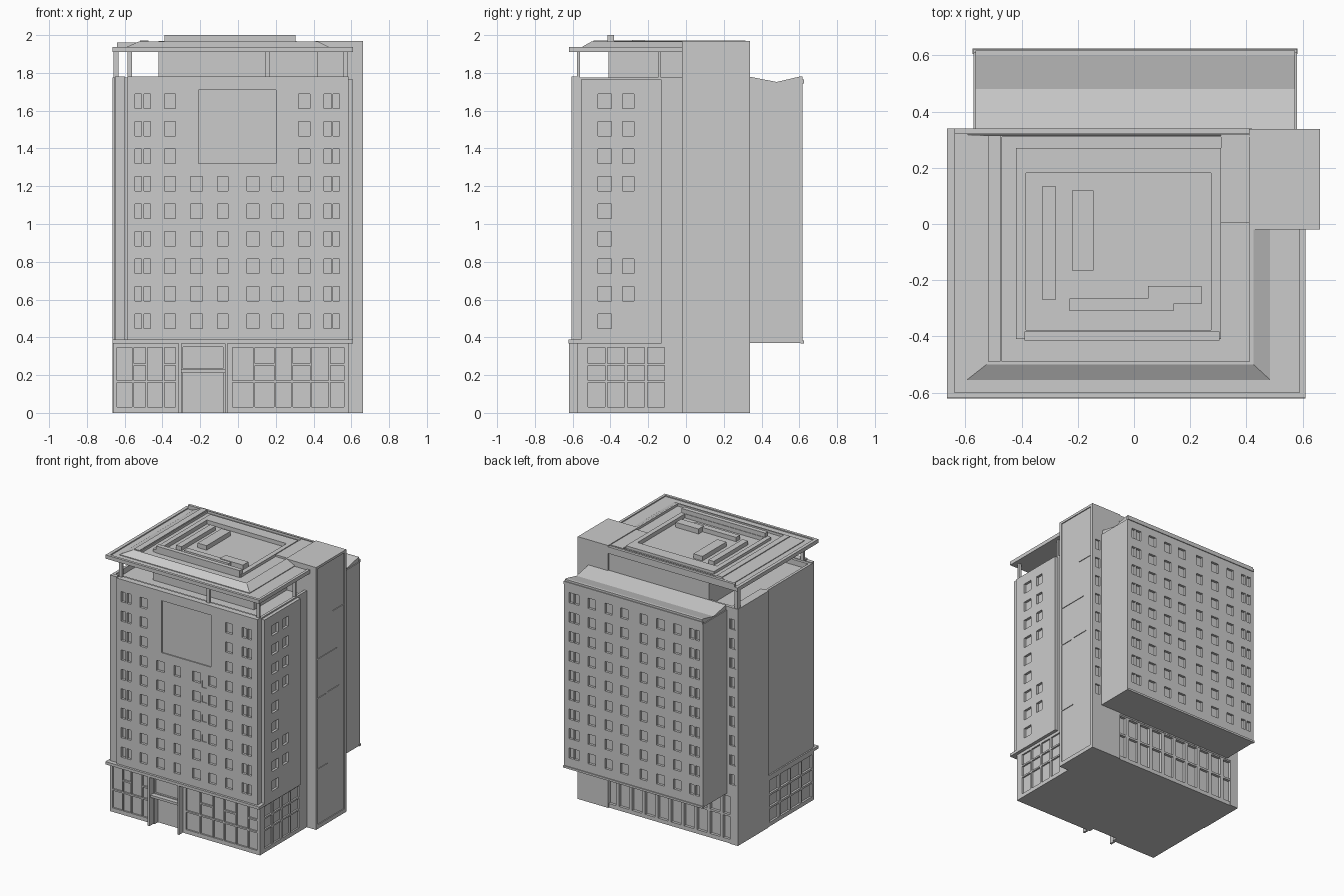
import bpy, bmesh
from mathutils import Vector


def add_box(bm, x0, x1, y0, y1, z0, z1):
    v = [bm.verts.new((x, y, z)) for x in (x0, x1) for y in (y0, y1) for z in (z0, z1)]
    for f in ((0, 1, 3, 2), (4, 6, 7, 5), (0, 4, 5, 1), (2, 3, 7, 6), (0, 2, 6, 4), (1, 5, 7, 3)):
        bm.faces.new([v[i] for i in f])


def finish(bm, name):
    bmesh.ops.recalc_face_normals(bm, faces=bm.faces)
    me = bpy.data.meshes.new(name)
    bm.to_mesh(me)
    bm.free()
    ob = bpy.data.objects.new(name, me)
    bpy.context.collection.objects.link(ob)
    return ob


def boxes(name, items, cuts=()):
    """Boxes as one part, with optional box-shaped recesses cut out."""
    bm = bmesh.new()
    for b in items:
        add_box(bm, *b)
    ob = finish(bm, name)
    if cuts:
        bm = bmesh.new()
        for c in cuts:
            add_box(bm, *c)
        cutter = finish(bm, name + "_cutter")
        cutter.hide_render = True
        m = ob.modifiers.new("recesses", 'BOOLEAN')
        m.operation, m.object, m.solver = 'DIFFERENCE', cutter, 'EXACT'
        bpy.context.view_layer.objects.active = ob
        bpy.ops.object.modifier_apply(modifier=m.name)
        bpy.data.objects.remove(cutter)
    return ob


def terraces(name, rects):
    """Nested rectangles at given heights, joined into stepped or sloped rims."""
    bm = bmesh.new()
    loops = [[bm.verts.new(p) for p in ((x0, y0, z), (x1, y0, z), (x1, y1, z), (x0, y1, z))]
             for x0, x1, y0, y1, z in rects]
    for a, b in zip(loops, loops[1:]):
        for i in range(4):
            j = (i + 1) % 4
            bm.faces.new((a[i], a[j], b[j], b[i]))
    bm.faces.new(loops[0][::-1])
    bm.faces.new(loops[-1])
    return finish(bm, name)


ROWS = [0.485 + 0.1457 * i for i in range(9)]
COLS = [(-0.528, .035), (-0.48, .035), (-0.36, .06), (-0.22, .065), (-0.08, .055),
        (0.08, .065), (0.21, .06), (0.35, .06), (0.475, .04), (0.52, .035)]
H = 0.038   # half window height
D = 0.018   # window recess depth

# Podium with recessed shopfront panes
cuts = []
FY = -0.575
for i, (x0, x1) in enumerate([(-.64, -.56), (-.55, -.49), (-.48, -.40), (-.39, -.33), (-.03, .08),
                              (.09, .19), (.20, .28), (.29, .38), (.39, .48), (.49, .56)]):
    for z0, z1 in ([(.03, .16), (.172, .25), (.262, .345)] if i % 2 else [(.03, .16), (.172, .345)]):
        cuts.append((x0, x1, FY - .02, FY + .012, z0, z1))
for i in range(4):
    y = -.52 + i * .105
    for z0, z1 in ((.03, .16), (.172, .25), (.262, .345)):
        cuts.append((.573, .6, y, y + .09, z0, z1))
for i in range(4):
    y = -.55 + i * .13
    for z0, z1 in ((.03, .13), (.145, .23), (.245, .345)):
        cuts.append((-.68, -.645, y, y + .115, z0, z1))
for i in range(11):
    x = -.62 + i * .108
    for z0, z1 in ((.03, .2), (.215, .35)):
        cuts.append((x, x + .08, .31, .36, z0, z1))
cuts.append((-.29, -.08, FY - .02, FY + .04, -.01, .21))      # door recess
cuts.append((-.29, -.08, FY - .02, FY + .015, .235, .35))     # transom
boxes("podium", [(-.66, .585, FY, .33, 0, .37)], cuts)

# Entrance fins and canopy
boxes("entrance_frame", [(-.315, -.30, -.62, -.57, 0, .37), (-.07, -.055, -.62, -.57, 0, .37),
                         (-.30, -.07, -.61, -.57, .212, .23)])

# Ledge between podium and tower
boxes("podium_ledge", [(-.665, .61, -.622, -.13, .367, .388), (-.665, .585, -.13, -.02, .367, .388)])

# Tower body with sunken terrace and slit windows at the back corner
cuts = [(-.635, .565, -.54, .31, 1.735, 1.9)]
cuts += [(-.635, -.595, .315, .36, z - H, z + H) for z in ROWS]
boxes("tower_body", [(-.655, .585, -.565, .333, .36, 1.775)], cuts)

# Side wall panel reaching the ground at left rear
boxes("left_rear_wall", [(-.665, -.6, -.03, .335, 0, 1.775)],
      [(-.65, -.605, .32, .36, z - H, z + H) for z in ROWS])

# Front facade panel: windows and one large blank panel
cuts = [(x - w / 2, x + w / 2, -.63, -.605 + D, z - H, z + H)
        for i, z in enumerate(ROWS) for x, w in COLS if i < 6 or abs(x) > .3]
cuts.append((-.21, .20, -.63, -.597, 1.32, 1.71))
for z in (.775, .925, 1.07, 1.18):
    cuts.append((.125, .165, -.63, -.60, z - .03, z + .02))
boxes("front_facade", [(-.585, .585, -.605, -.56, .388, 1.78)], cuts)
boxes("front_left_strip", [(-.65, -.597, -.59, -.56, .388, 1.78)])

# Right facade panel
cuts = []
for i, z in enumerate(ROWS):
    for y in (-.43, -.305):
        if y < -.4 or i in (1, 2, 5, 6, 7, 8):
            w = .036 if y < -.4 else .03
            cuts.append((.61 - D, .63, y - w, y + w, z - H, z + H))
boxes("right_facade", [(.58, .61, -.555, -.13, .388, 1.765)], cuts)

# Overhanging rear block
cuts = [(x - w / 2, x + w / 2, .618 - D, .65, z - H, z + H) for z in ROWS for x, w in COLS]
boxes("rear_block", [(-.572, .58, .32, .618, .37, 1.745)], cuts)
boxes("rear_block_edges", [(-.575, .583, .605, .625, .367, .382), (-.572, .58, .61, .624, 1.745, 1.765)])

# Shallow valley roof of the rear block
bm = bmesh.new()
prof = [(.33, 1.74), (.618, 1.74), (.618, 1.78), (.60, 1.78), (.48, 1.752), (.335, 1.78), (.33, 1.78)]
f = bm.faces.new([bm.verts.new((-.565, y, z)) for y, z in prof])
ext = bmesh.ops.extrude_face_region(bm, geom=[f])
bmesh.ops.translate(bm, vec=Vector((1.138, 0, 0)),
                    verts=[g for g in ext["geom"] if isinstance(g, bmesh.types.BMVert)])
finish(bm, "rear_roof")

# Stair tower with framed side panel, joint lines and slit windows
cuts = [(.655, .68, 0, .318, .03, 1.95)]
cuts += [(.595, .635, .325, .36, z - H, z + H) for z in ROWS]
boxes("stair_tower", [(.41, .662, -.02, .338, 0, 1.968)], cuts)
boxes("stair_tower_joints", [(.65, .66, y0, y1, z, z + .006) for y0, y1, z in
                             ((.19, .318, 1.56), (0, .23, 1.265), (0, .10, .97), (.13, .26, .975), (0, .12, .44))])

# Penthouse and roof posts
boxes("penthouse", [(-.42, .42, -.41, .33, 1.72, 1.915)])
boxes("roof_posts", [(x - .012, x + .012, y - .008, y + .008, 1.73, 1.915) for x, y in
                     ((-.572, -.568), (.155, -.568), (.568, -.568), (.568, -.14))] +
      [(-.66, -.632, .295, .33, 1.73, 1.915)])

# Roof slab with a thin lip
boxes("roof_slab", [(-.665, .61, -.62, -.02, 1.91, 1.93), (-.665, .42, -.02, .34, 1.91, 1.93)])
boxes("roof_lip", [(-.665, -.64, -.62, .34, 1.93, 1.938), (-.64, .61, -.62, -.60, 1.93, 1.938),
                   (.59, .61, -.60, -.02, 1.93, 1.938), (-.64, .42, .32, .34, 1.93, 1.96)])

# Sloped roof rim stepping down to a sunken deck
terraces("roof_rim", [(-.595, .485, -.555, .318, 1.925), (-.595, .485, -.555, .318, 1.935),
                      (-.525, .425, -.50, .315, 1.966), (-.47, .412, -.49, .31, 1.966),
                      (-.47, .412, -.49, .31, 1.948), (-.42, .31, -.41, .27, 1.948),
                      (-.42, .31, -.41, .27, 1.968), (-.385, .275, -.378, .182, 1.968),
                      (-.385, .275, -.378, .182, 1.938)])
boxes("stair_tower_link", [(.31, .415, .003, .318, 1.93, 1.962)])
boxes("roof_left_beam", [(-.52, -.475, -.49, .315, 1.93, 1.972)])

# Deck parapet and plant units
boxes("deck_parapet", [(-.39, .305, -.415, -.382, 1.94, 2.0)])
boxes("roof_units", [(-.325, -.28, -.27, .135, 1.93, 1.968), (-.22, -.145, -.165, .12, 1.93, 1.972),
                     (-.23, .14, -.31, -.265, 1.93, 1.97), (.05, .24, -.285, -.22, 1.93, 1.975)])
